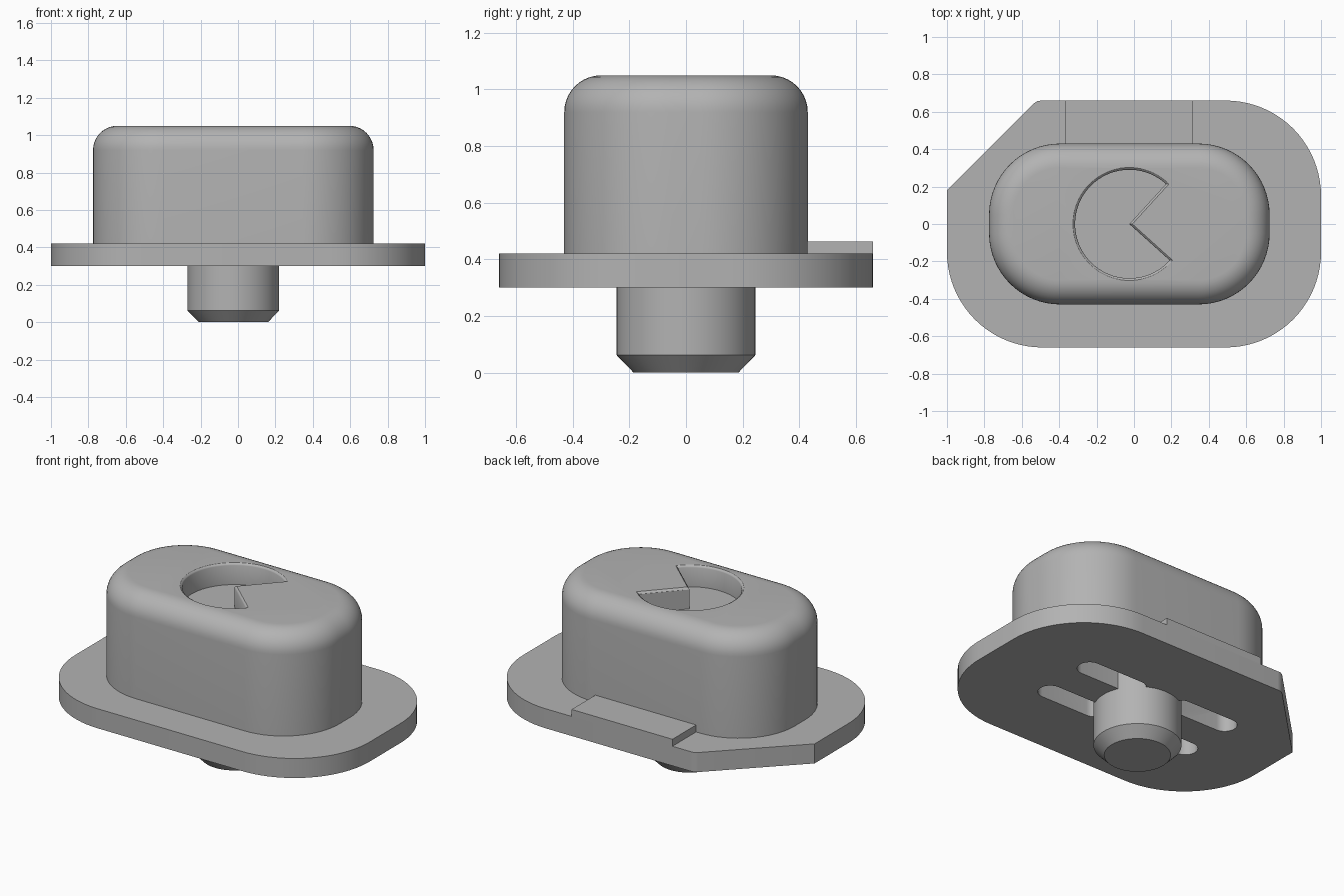
import bpy, bmesh, math

if "Cube" in bpy.data.objects:
    bpy.data.objects.remove(bpy.data.objects["Cube"])

grey = bpy.data.materials.new("plain_grey")
grey.diffuse_color = (0.45, 0.45, 0.45, 1)
grey.use_nodes = True
grey.node_tree.nodes["Principled BSDF"].inputs["Base Color"].default_value = grey.diffuse_color


def rounded(cx, hx, hy, r, seg=16, chamfer=None):
    """Rounded rectangle outline; chamfer replaces the back left corner."""
    pts = []
    for i, (sx, sy) in enumerate([(1, 1), (-1, 1), (-1, -1), (1, -1)]):
        if chamfer and i == 1:
            pts += chamfer
            continue
        for k in range(seg + 1):
            a = math.pi / 2 * (i + k / seg)
            pts.append((cx + sx * (hx - r) + r * math.cos(a),
                        sy * (hy - r) + r * math.sin(a)))
    return pts


def circle(cx, r, n=64):
    return [(cx + r * math.cos(2 * math.pi * k / n), r * math.sin(2 * math.pi * k / n)) for k in range(n)]


def loft(name, levels):
    """Closed solid through a stack of (outline, z) levels."""
    bm = bmesh.new()
    rings = [[bm.verts.new((x, y, z)) for x, y in pts] for pts, z in levels]
    n = len(rings[0])
    for a, b in zip(rings, rings[1:]):
        for i in range(n):
            j = (i + 1) % n
            bm.faces.new((a[i], a[j], b[j], b[i]))
    bm.faces.new(rings[0][::-1])
    bm.faces.new(rings[-1])
    bmesh.ops.recalc_face_normals(bm, faces=bm.faces)
    me = bpy.data.meshes.new(name)
    bm.to_mesh(me)
    bm.free()
    me.materials.append(grey)
    ob = bpy.data.objects.new(name, me)
    bpy.context.collection.objects.link(ob)
    return ob


def activate(ob):
    bpy.ops.object.select_all(action='DESELECT')
    ob.select_set(True)
    bpy.context.view_layer.objects.active = ob


def cut(ob, cutter):
    activate(ob)
    m = ob.modifiers.new("cut", 'BOOLEAN')
    m.operation, m.solver, m.object = 'DIFFERENCE', 'EXACT', cutter
    bpy.ops.object.modifier_apply(modifier="cut")
    bpy.data.objects.remove(cutter)


CX = -0.025

# flange plate with one chamfered corner
outline = rounded(0, 1, 0.66, 0.51, 20, [(-0.49, 0.66), (-0.515, 0.658), (-0.535, 0.645), (-1, 0.18)])
plate = loft("flange_plate", [(outline, 0.30), (outline, 0.42)])

# four slots through the plate around the peg
for sx in (-1, 1):
    for sy in (-1, 1):
        slot = [(x + CX + sx * 0.33, y + sy * 0.17) for x, y in rounded(0, 0.23, 0.07, 0.0699, 8)]
        cut(plate, loft("slot_cutter", [(slot, 0.2), (slot, 0.5)]))

# body with rounded top edge
F = 0.13
levels = [(rounded(CX, 0.75, 0.43, 0.38), 0.42)]
for k in range(11):
    a = math.pi / 2 * k / 10
    d = F * (1 - math.cos(a))
    levels.append((rounded(CX, 0.75 - d, 0.43 - d, 0.38 - d), 1.05 - F + F * math.sin(a)))
body = loft("body", levels)


# shallow round recess with a wedge left standing, slightly eased rim
def recess(ax, r):
    a0, a1 = math.radians(47.5), math.radians(318)
    pts = [(CX + ax, 0)]
    ends = []
    for a in (a0, a1):
        t = -ax * math.cos(a) + math.sqrt(r * r - (ax * math.sin(a)) ** 2)
        ends.append(math.atan2(t * math.sin(a), ax + t * math.cos(a)) % (2 * math.pi))
    for k in range(57):
        a = ends[0] + (ends[1] - ends[0]) * k / 56
        pts.append((CX + r * math.cos(a), r * math.sin(a)))
    return pts


cut(body, loft("recess_cutter", [(recess(0, 0.29), 0.92), (recess(0, 0.29), 1.038),
                                 (recess(0.005, 0.293), 1.044), (recess(0.016, 0.302), 1.05),
                                 (recess(0.016, 0.302), 1.1)]))

# raised tab at the back
tab_outline = [(-0.37, 0.40), (0.315, 0.40), (0.315, 0.66), (-0.37, 0.66)]
tab = loft("back_tab", [(tab_outline, 0.41), (tab_outline, 0.463)])

# peg underneath with chamfered tip
peg = loft("peg", [(circle(CX, 0.185), 0), (circle(CX, 0.245), 0.062), (circle(CX, 0.245), 0.42)])

for ob in (plate, body, tab, peg):
    activate(ob)
    bpy.ops.object.shade_smooth_by_angle(angle=math.radians(30))
